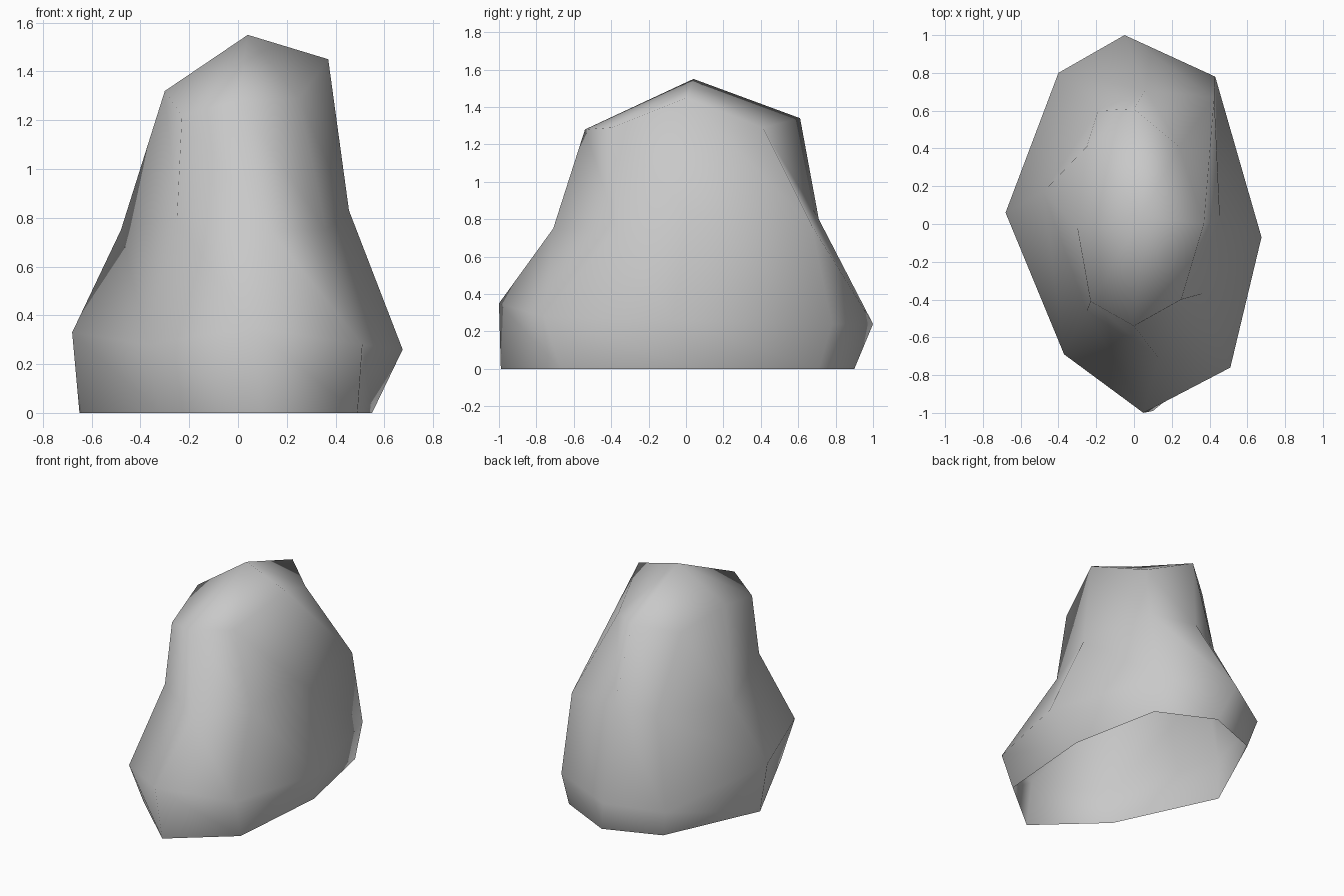
import bpy
import bmesh

if "Cube" in bpy.data.objects:
    bpy.data.objects.remove(bpy.data.objects["Cube"])

# Eight-sided cross-sections of the boulder, from the ground up.
# Each goes round from the right side (+x) through the back (+y).
RINGS = [
    # ground outline
    [(.55, .06, 0), (.42, .71, 0), (.03, .90, 0), (-.35, .755, 0),
     (-.65, .10, 0), (-.32, -.60, 0), (.10, -.99, 0), (.49, -.67, 0)],
    # widest part
    [(.675, -.07, .26), (.43, .78, .24), (-.05, 1.0, .24), (-.40, .80, .19),
     (-.68, .06, .33), (-.37, -.69, .28), (.05, -1.0, .35), (.51, -.76, .28)],
    # waist
    [(.455, .02, .83), (.425, .67, .77), (.06, .71, .80), (-.19, .60, .75),
     (-.48, .17, .75), (-.25, -.46, .80), (.13, -.71, .75), (.36, -.37, .75)],
    # shoulder
    [(.37, 0, 1.45), (.24, .41, 1.29), (0, .61, 1.34), (-.25, .41, 1.28),
     (-.30, -.02, 1.32), (-.23, -.41, 1.22), (0, -.54, 1.28), (.25, -.40, 1.29)],
]
PEAK = (.04, .04, 1.55)

bm = bmesh.new()
rings = [[bm.verts.new(p) for p in ring] for ring in RINGS]
peak = bm.verts.new(PEAK)
n = len(rings[0])

# Sides; the corner order sets which way each bent panel folds
for low, high in zip(rings, rings[1:]):
    for i in range(n):
        j = (i + 1) % n
        bm.faces.new((low[j], high[j], high[i], low[i]))

# Peak fan; the shell is open underneath
for i in range(n):
    bm.faces.new((rings[-1][i], rings[-1][(i + 1) % n], peak))

for f in bm.faces:
    f.smooth = True

mesh = bpy.data.meshes.new("boulder")
bm.to_mesh(mesh)
bm.free()

# Single stone colour
stone = bpy.data.materials.new("stone grey")
stone.diffuse_color = (.58, .58, .58, 1)
stone.use_nodes = True
stone.node_tree.nodes["Principled BSDF"].inputs["Base Color"].default_value = stone.diffuse_color
mesh.materials.append(stone)

boulder = bpy.data.objects.new("boulder", mesh)
bpy.context.collection.objects.link(boulder)
